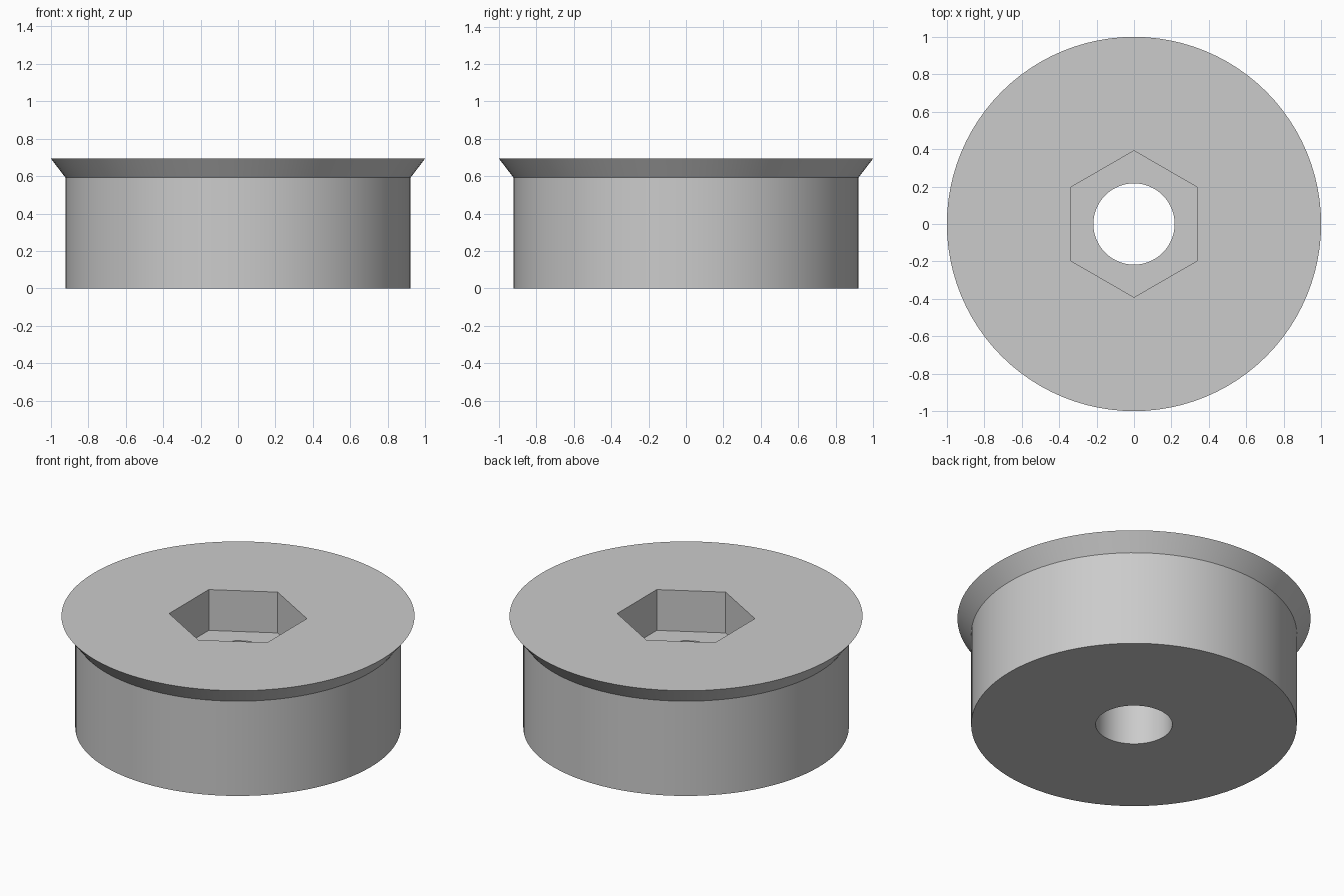
import bpy, bmesh, math

if "Cube" in bpy.data.objects:
    bpy.data.objects.remove(bpy.data.objects["Cube"])

SEGMENTS = 96          # divisible by six so the socket corners stay sharp
HEX_FLAT = 0.339       # centre to flat of the socket


def circle(radius):
    return lambda a: radius


def hexagon(a):
    # flats face +x and -x, corners point along y
    off = (a + math.pi / 6) % (math.pi / 3) - math.pi / 6
    return HEX_FLAT / math.cos(off)


# closed cross-section: radius rule and height of every ring
rings = [
    (circle(0.217), 0.0),     # bore, bottom
    (circle(0.922), 0.0),     # body, bottom
    (circle(0.922), 0.592),   # body, top
    (circle(1.0), 0.694),     # flared rim
    (hexagon, 0.694),         # socket mouth
    (hexagon, 0.439),         # socket floor
    (circle(0.217), 0.439),   # bore, top
]

bm = bmesh.new()
loops = []
for rule, z in rings:
    loop = []
    for i in range(SEGMENTS):
        a = 2 * math.pi * i / SEGMENTS
        r = rule(a)
        loop.append(bm.verts.new((r * math.cos(a), r * math.sin(a), z)))
    loops.append(loop)

# bridge each ring to the next, the last one back to the first
for k, low in enumerate(loops):
    high = loops[(k + 1) % len(loops)]
    for i in range(SEGMENTS):
        j = (i + 1) % SEGMENTS
        bm.faces.new((low[i], low[j], high[j], high[i]))
bmesh.ops.recalc_face_normals(bm, faces=bm.faces)

mesh = bpy.data.meshes.new("socket_plug")
bm.to_mesh(mesh)
bm.free()

plug = bpy.data.objects.new("socket_plug", mesh)
bpy.context.collection.objects.link(plug)

grey = bpy.data.materials.new("plain_grey")
grey.diffuse_color = (0.6, 0.6, 0.6, 1)
grey.use_nodes = True
grey.node_tree.nodes["Principled BSDF"].inputs["Base Color"].default_value = grey.diffuse_color
mesh.materials.append(grey)

# smooth round walls, sharp rims and socket corners
bpy.context.view_layer.objects.active = plug
plug.select_set(True)
bpy.ops.object.shade_smooth_by_angle(angle=math.radians(30))
